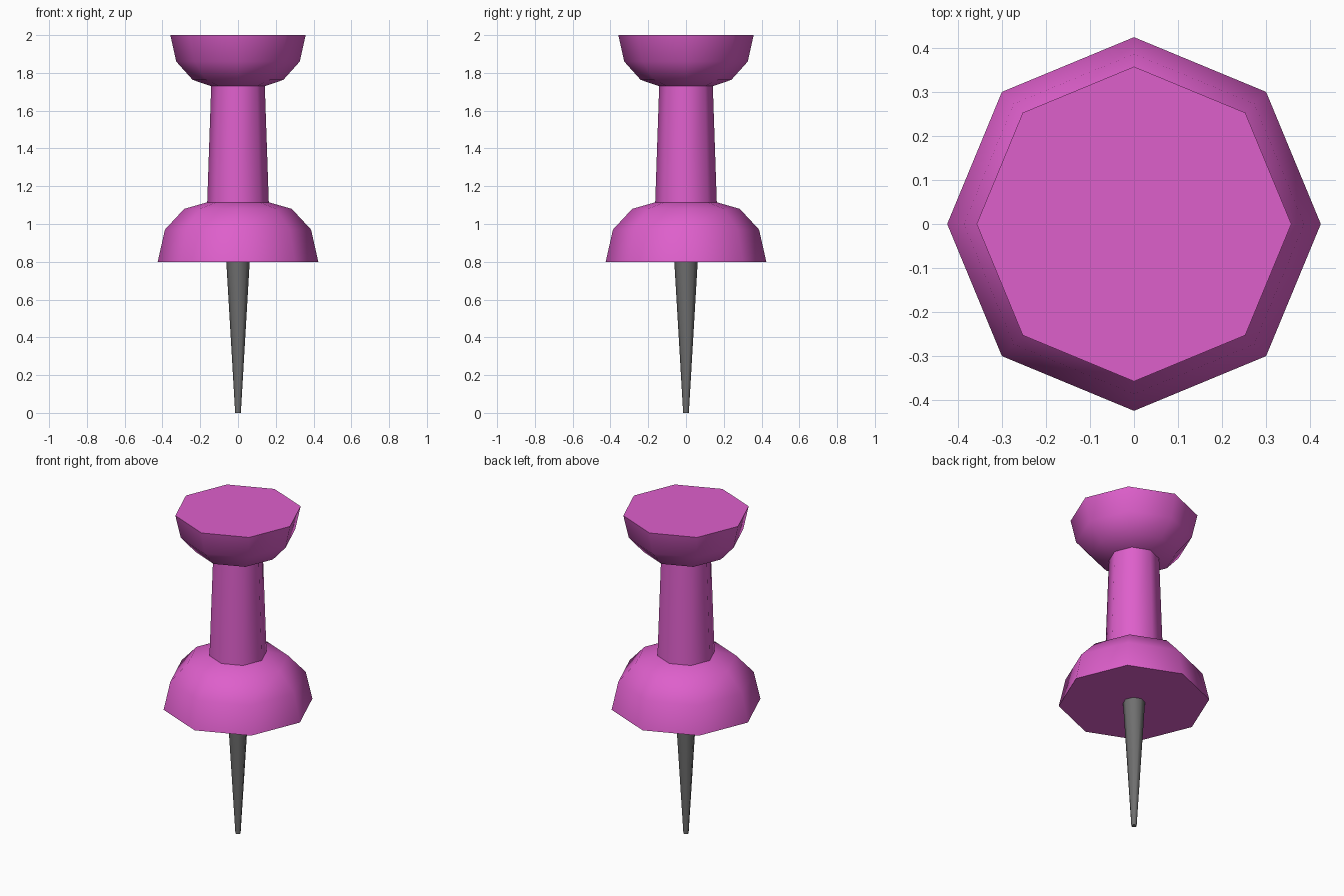
import bpy, bmesh, math

if "Cube" in bpy.data.objects:
    bpy.data.objects.remove(bpy.data.objects["Cube"])

SIDES = 8


def material(name, rgb):
    mat = bpy.data.materials.new(name)
    mat.diffuse_color = (*rgb, 1.0)
    mat.use_nodes = True
    mat.node_tree.nodes["Principled BSDF"].inputs["Base Color"].default_value = mat.diffuse_color
    return mat


def lathe(name, profile, mat):
    """Turn (radius, height) pairs around z into a capped eight-sided solid."""
    bm = bmesh.new()
    rings = []
    for r, z in profile:
        angles = [2 * math.pi * i / SIDES for i in range(SIDES)]
        rings.append([bm.verts.new((r * math.cos(a), r * math.sin(a), z)) for a in angles])
    for low, high in zip(rings, rings[1:]):
        for i in range(SIDES):
            j = (i + 1) % SIDES
            bm.faces.new((low[i], low[j], high[j], high[i]))
    bm.faces.new(rings[0][::-1])
    bm.faces.new(rings[-1])
    bmesh.ops.recalc_face_normals(bm, faces=bm.faces)
    mesh = bpy.data.meshes.new(name)
    bm.to_mesh(mesh)
    bm.free()
    mesh.materials.append(mat)
    obj = bpy.data.objects.new(name, mesh)
    bpy.context.collection.objects.link(obj)
    # Smooth around the turn, sharp at rims and collars
    bpy.ops.object.select_all(action='DESELECT')
    obj.select_set(True)
    bpy.context.view_layer.objects.active = obj
    bpy.ops.object.shade_smooth_by_angle(angle=math.radians(50))
    return obj


pink = material("pink plastic", (0.73, 0.115, 0.60))
steel = material("grey steel", (0.16, 0.16, 0.16))

# Plastic handle: domed base, tapered grip, cupped head
lathe("handle", [
    (0.425, 0.80), (0.387, 0.97), (0.285, 1.08), (0.163, 1.115),
    (0.142, 1.73), (0.24, 1.763), (0.327, 1.86), (0.358, 2.00),
], pink)

# Metal pin with a small blunt tip
lathe("pin", [(0.015, 0.0), (0.062, 0.80)], steel)
